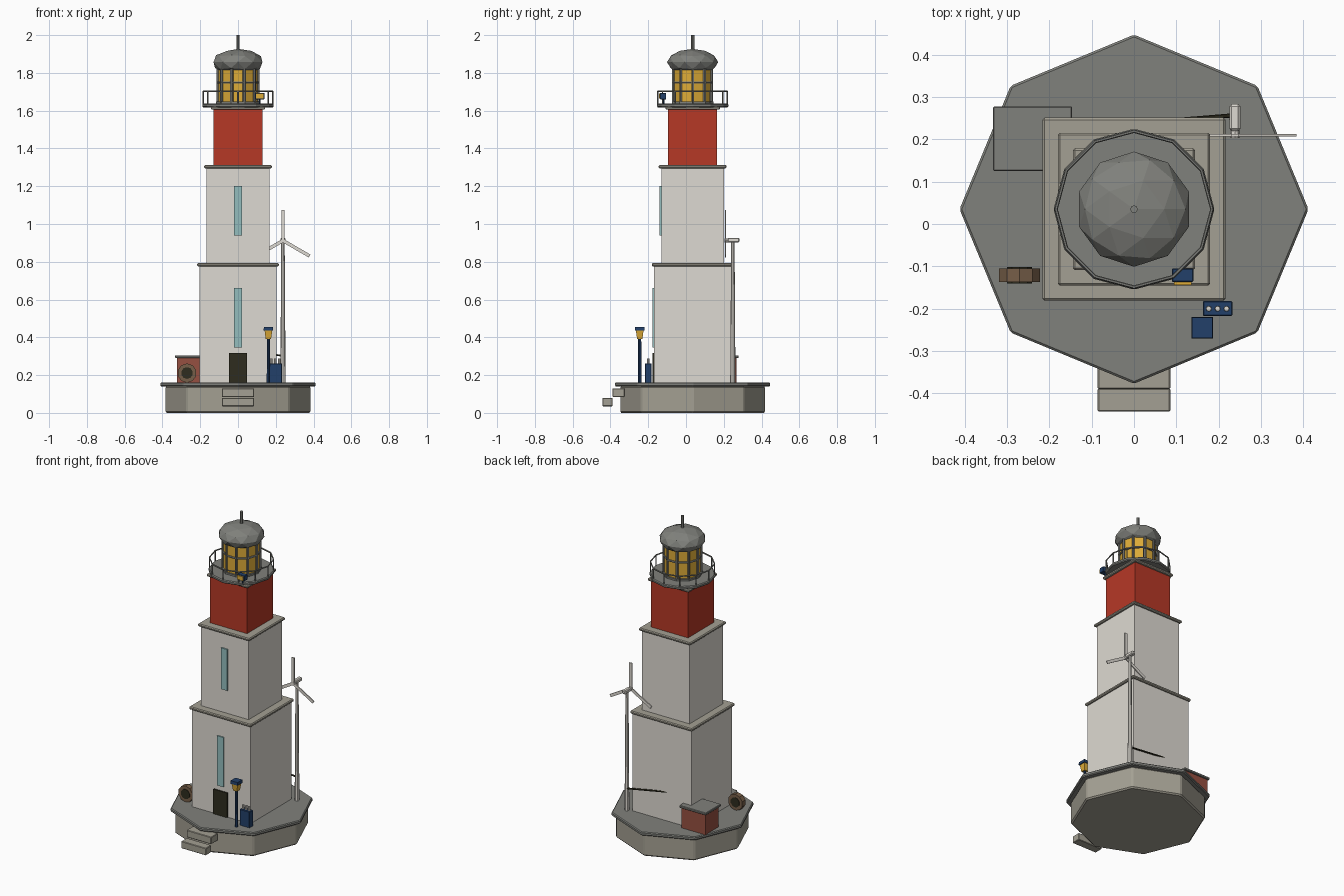
import bpy, bmesh, math
from mathutils import Vector, Matrix

if "Cube" in bpy.data.objects:
    bpy.data.objects.remove(bpy.data.objects["Cube"])

CY = 0.035  # tower axis sits slightly behind the origin


def mat(name, r, g, b):
    lin = [(c / 255 / 12.92 if c < 11 else ((c / 255 + 0.055) / 1.055) ** 2.4) for c in (r, g, b)]
    m = bpy.data.materials.new(name)
    m.diffuse_color = (*lin, 1)
    m.use_nodes = True
    m.node_tree.nodes["Principled BSDF"].inputs["Base Color"].default_value = m.diffuse_color
    return m


WHITE = mat("white_render", 222, 218, 210)
STONE = mat("concrete", 164, 160, 147)
GREY = mat("slate_grey", 128, 129, 124)
RED = mat("red_paint", 182, 56, 38)
GOLD = mat("amber_glass", 222, 172, 56)
BLUE = mat("navy_metal", 34, 64, 106)
GLASS = mat("pale_glass", 148, 190, 190)
DARK = mat("dark_timber", 46, 44, 30)
BRICK = mat("brick", 150, 80, 65)
BROWN = mat("brown_wood", 118, 94, 72)


def finish(name, bm, material, bevel=0):
    bmesh.ops.recalc_face_normals(bm, faces=bm.faces)
    me = bpy.data.meshes.new(name)
    bm.to_mesh(me)
    bm.free()
    me.materials.append(material)
    ob = bpy.data.objects.new(name, me)
    bpy.context.collection.objects.link(ob)
    if bevel:
        mod = ob.modifiers.new("bevel", "BEVEL")
        mod.width, mod.segments = bevel, 1
    return ob


def box(name, x, y, z, material, bevel=0):
    """Box from (min, max) ranges."""
    bm = bmesh.new()
    bmesh.ops.create_cube(bm, size=1)
    for v in bm.verts:
        v.co = [(a + b) / 2 + c * (b - a) for (a, b), c in zip((x, y, z), v.co)]
    return finish(name, bm, material, bevel)


def square(name, half, z0, z1, material, bevel=0):
    return box(name, (-half, half), (CY - half, CY + half), (z0, z1), material, bevel)


def prism(name, p, q, r0, r1, n, material, bevel=0, twist=0):
    """n-sided cone or cylinder from p to q, first corner on local x."""
    p, q = Vector(p), Vector(q)
    d = q - p
    rot = d.to_track_quat('Z', 'Y') if d.xy.length > 1e-6 else Matrix.Identity(3).to_quaternion()
    bm = bmesh.new()
    rings = []
    for c, r in ((p, r0), (q, r1)):
        rings.append([bm.verts.new(c + rot @ Vector((r * math.cos(a), r * math.sin(a), 0)))
                      for a in (2 * math.pi * i / n + twist for i in range(n))])
    for i in range(n):
        j = (i + 1) % n
        bm.faces.new((rings[0][i], rings[0][j], rings[1][j], rings[1][i]))
    bm.faces.new(rings[0][::-1])
    bm.faces.new(rings[1])
    return finish(name, bm, material, bevel)


def column(name, z0, z1, r0, r1, n, material, x=0, y=CY, bevel=0, twist=0):
    return prism(name, (x, y, z0), (x, y, z1), r0, r1, n, material, bevel, twist)


def around(r, n, z):
    return [Vector((r * math.cos(2 * math.pi * i / n), CY + r * math.sin(2 * math.pi * i / n), z))
            for i in range(n)]


# octagonal base, slab and entry steps
column("base", 0, 0.142, 0.386, 0.386, 8, STONE, bevel=0.008)
column("base_slab", 0.14, 0.162, 0.412, 0.412, 8, GREY, bevel=0.005)
box("step_upper", (-0.086, 0.086), (-0.39, -0.325), (0.085, 0.13), STONE, 0.003)
box("step_lower", (-0.086, 0.086), (-0.443, -0.388), (0.035, 0.08), STONE, 0.003)

# three square tower stages with cornices
square("tower_lower", 0.204, 0.16, 0.778, WHITE)
square("cornice_lower", 0.216, 0.776, 0.794, STONE, 0.005)
square("tower_middle", 0.166, 0.79, 1.297, WHITE)
square("cornice_middle", 0.18, 1.295, 1.312, STONE, 0.005)
square("tower_upper", 0.129, 1.31, 1.607, RED)
square("cornice_upper", 0.144, 1.605, 1.622, STONE, 0.005)

# windows and door as plates on the front wall
f1, f2 = CY - 0.204, CY - 0.166
box("window_lower", (-0.022, 0.022), (f1 - 0.008, f1 + 0.001), (0.347, 0.66), GLASS)
box("window_upper", (-0.022, 0.022), (f2 - 0.008, f2 + 0.001), (0.94, 1.2), GLASS)
box("door", (-0.048, 0.048), (f1 - 0.009, f1 + 0.001), (0.16, 0.317), DARK)

# gallery deck and railing
column("gallery_deck", 1.618, 1.638, 0.19, 0.19, 12, GREY, bevel=0.005)
rail = around(0.184, 12, 1.702)
for i, p in enumerate(rail):
    prism("railing_bar", p, rail[(i + 1) % 12], 0.004, 0.004, 6, GREY)
    prism("railing_post", (p.x, p.y, 1.635), p, 0.004, 0.004, 6, GREY)

# lantern room: glazing, mullions, rings
column("lantern_base", 1.636, 1.648, 0.116, 0.116, 10, GREY)
column("lantern_glass", 1.645, 1.815, 0.105, 0.105, 10, GOLD)
for p in around(0.107, 10, 1.64):
    column("mullion", 1.64, 1.82, 0.008, 0.008, 6, GREY, p.x, p.y)
ring = around(0.107, 10, 1.75)
for i, p in enumerate(ring):
    prism("lantern_bar", p, ring[(i + 1) % 10], 0.006, 0.006, 6, GREY)

# faceted dome and finial
bm = bmesh.new()
bmesh.ops.create_icosphere(bm, subdivisions=2, radius=1)
for v in bm.verts:
    v.co = (v.co.x * 0.136, CY + v.co.y * 0.136, 1.857 + v.co.z * 0.07)
finish("dome", bm, GREY)
column("finial", 1.91, 2.0, 0.009, 0.009, 8, GREY)

# floodlight on the gallery
box("floodlight", (0.09, 0.14), (-0.137, -0.105), (1.66, 1.694), BLUE, 0.002)
box("floodlight_lens", (0.094, 0.136), (-0.144, -0.136), (1.664, 1.69), GOLD)
column("floodlight_bracket", 1.635, 1.662, 0.005, 0.005, 6, BLUE, 0.115, -0.118)

# wind turbine behind the tower
TX, TY, TZ = 0.238, 0.248, 0.912
column("turbine_mast", 0.16, 0.908, 0.014, 0.009, 8, WHITE, TX, TY)
box("turbine_nacelle", (TX - 0.013, TX + 0.013), (0.22, 0.288 - 0.005), (0.903, 0.927), WHITE, 0.005)
prism("turbine_hub", (TX, 0.203, TZ), (TX, 0.225, TZ), 0.011, 0.011, 8, WHITE)
for k in range(3):
    blade = box("turbine_blade", (-0.009, 0.009), (-0.003, 0.003), (0, 0.163), WHITE)
    blade.matrix_world = Matrix.Translation((TX, 0.21, TZ)) @ Matrix.Rotation(k * math.tau / 3, 4, 'Y')
prism("turbine_cable", (0.228, 0.256, 0.303), (-0.05, 0.233, 0.345), 0.005, 0.005, 6, DARK)

# brick shed at the back left
box("shed_walls", (-0.322, -0.156), (0.135, 0.268), (0.16, 0.292), BRICK)
box("shed_roof", (-0.333, -0.146), (0.125, 0.278), (0.29, 0.305), GREY, 0.003)

# wooden cable reel
prism("reel", (-0.27, -0.105, 0.211), (-0.27, -0.137, 0.211), 0.051, 0.051, 10, BROWN, twist=math.pi / 10)
prism("reel_centre", (-0.27, -0.102, 0.211), (-0.27, -0.14, 0.211), 0.031, 0.031, 10, DARK, twist=math.pi / 10)

# lamp post
LX, LY, Q = 0.161, -0.245, math.pi / 4
column("lamp_post", 0.16, 0.4, 0.009, 0.008, 8, BLUE, LX, LY)
column("lamp_glass", 0.392, 0.438, 0.02, 0.029, 4, GOLD, LX, LY, twist=Q)
column("lamp_cap", 0.436, 0.455, 0.036, 0.034, 4, BLUE, LX, LY, twist=Q)

# electrical cabinet with three insulators
box("cabinet", (0.163, 0.232), (-0.217, -0.182), (0.16, 0.262), BLUE, 0.002)
for k in (-1, 0, 1):
    column("insulator", 0.26, 0.289, 0.007, 0.006, 8, WHITE, 0.1975 + k * 0.021, -0.2)
